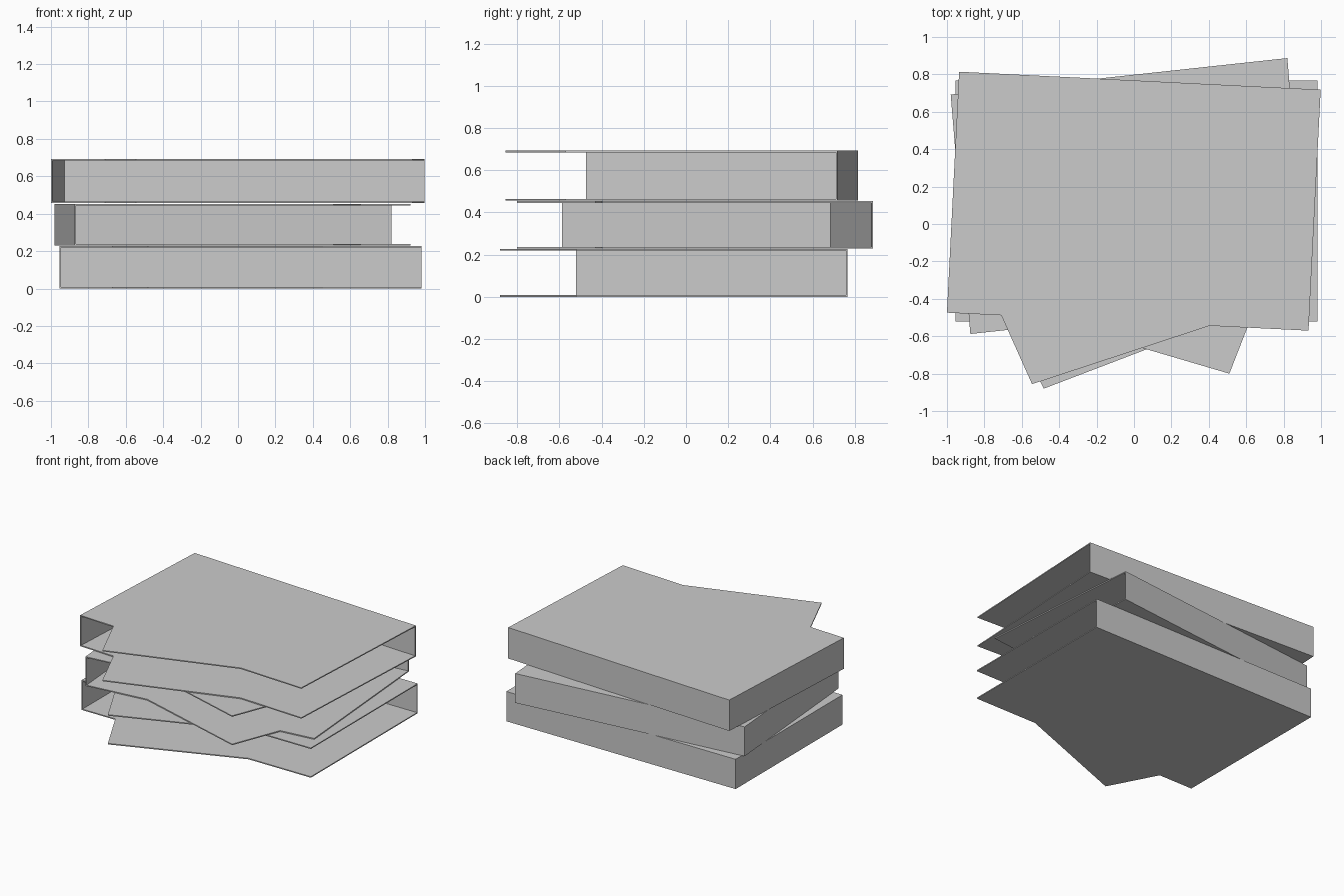
import bpy, bmesh
from mathutils import Vector

if "Cube" in bpy.data.objects:
    bpy.data.objects.remove(bpy.data.objects["Cube"])

T = 0.008  # board thickness


def prism(name, outline, z0, z1):
    """Flat outline extruded from z0 to z1."""
    bm = bmesh.new()
    face = bm.faces.new([bm.verts.new((p[0], p[1], z0)) for p in outline])
    top = bmesh.ops.extrude_face_region(bm, geom=[face])["geom"]
    verts = [g for g in top if isinstance(g, bmesh.types.BMVert)]
    bmesh.ops.translate(bm, verts=verts, vec=(0, 0, z1 - z0))
    bmesh.ops.recalc_face_normals(bm, faces=bm.faces)
    mesh = bpy.data.meshes.new(name)
    bm.to_mesh(mesh)
    bm.free()
    obj = bpy.data.objects.new(name, mesh)
    bpy.context.collection.objects.link(obj)
    return obj


def sleeve(name, outline, z0, z1):
    """Two flapped panels joined by a left and a back wall; front and right are open."""
    fl, bl, br, fr = [Vector(p) for p in outline[:4]]
    u = (br - bl).normalized() * T
    v = (bl - fl).normalized() * T
    prism(name + "_bottom_panel", outline, z0, z0 + T)
    prism(name + "_top_panel", outline, z1 - T, z1)
    prism(name + "_walls", [fl, bl, br, br - v, bl + u - v, fl + u], z0 + T, z1 - T)


# Outlines: front left, back left, back right, front right, then the flap
lower = [(-0.955, -0.522), (-0.955, 0.766), (0.98, 0.766), (0.98, -0.522),
         (0.455, -0.522), (-0.482, -0.88), (-0.67, -0.522)]
middle = [(-0.875, -0.588), (-0.98, 0.692), (0.82, 0.887), (0.922, -0.398),
          (0.655, -0.428), (0.51, -0.8), (-0.39, -0.535)]
upper = [(-1.0, -0.474), (-0.935, 0.814), (0.998, 0.718), (0.933, -0.57),
         (0.405, -0.544), (-0.545, -0.856), (-0.71, -0.488)]

sleeve("lower_box", lower, 0.0, 0.227)
sleeve("middle_box", middle, 0.229, 0.453)
sleeve("upper_box", upper, 0.456, 0.692)
